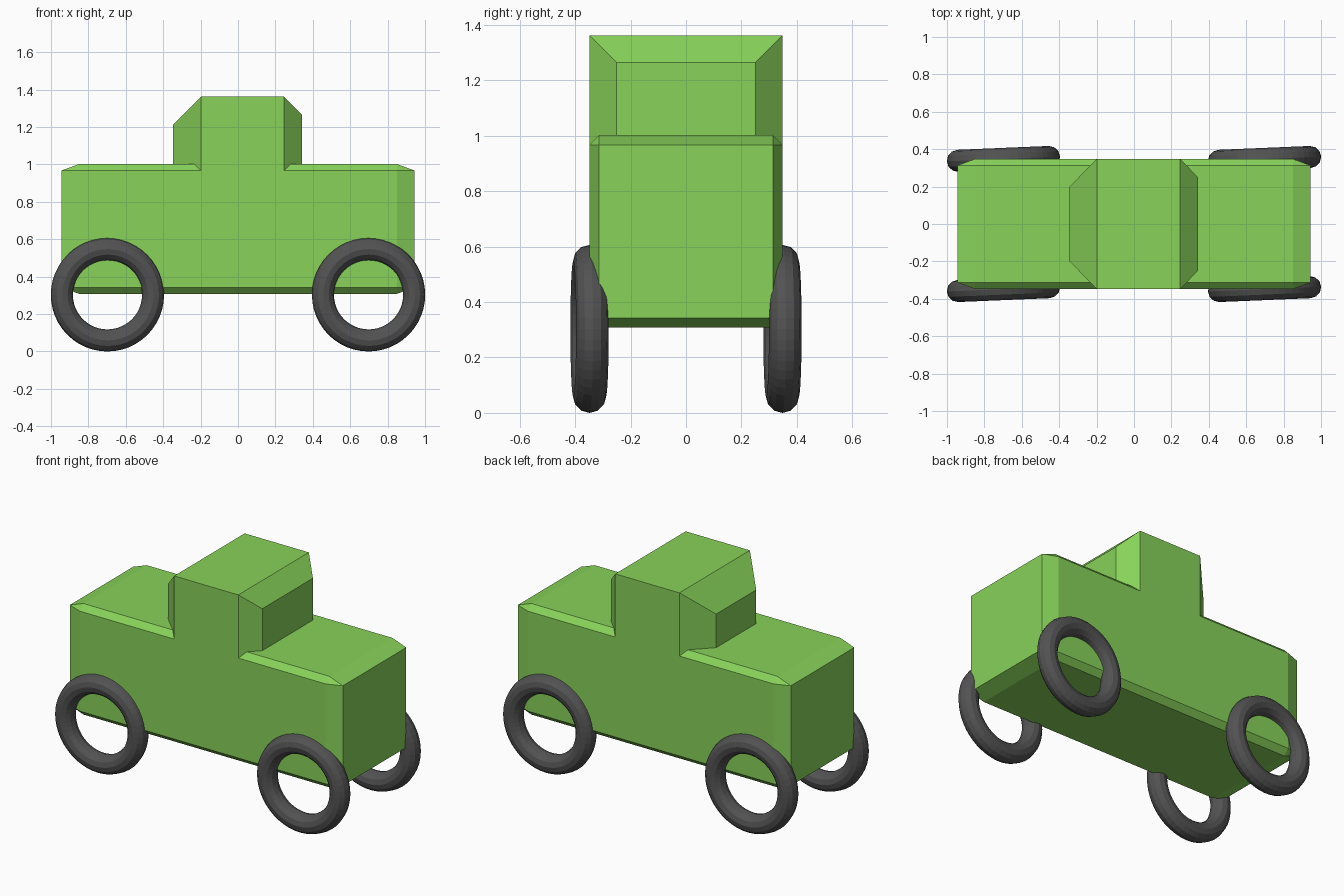
import bpy, bmesh, math

if "Cube" in bpy.data.objects:
    bpy.data.objects.remove(bpy.data.objects["Cube"])


def material(name, rgb):
    m = bpy.data.materials.new(name)
    m.diffuse_color = (*rgb, 1.0)
    m.use_nodes = True
    m.node_tree.nodes["Principled BSDF"].inputs["Base Color"].default_value = m.diffuse_color
    return m


green = material("body green", (0.246, 0.645, 0.102))
rubber = material("tyre grey", (0.085, 0.085, 0.085))

HALF_W = 0.348    # half width of body and cab
BODY_MID = 0.655  # body centre height
BODY_H = 0.347    # body half height
BEVEL = 0.1       # chamfer as a fraction of each half size

# Body: stretched cube, chamfered in its unscaled space
bpy.ops.mesh.primitive_cube_add(size=2, location=(0, 0, BODY_MID))
body = bpy.context.object
body.name = "body"
body.scale = (0.944, HALF_W, BODY_H)
bev = body.modifiers.new("chamfer", 'BEVEL')
bev.width = BEVEL
bev.segments = 1
body.data.materials.append(green)

# Cab: cross-sections along x, tapering at the windscreen and rear
base_z = BODY_MID + BODY_H * (1 - BEVEL)
sections = [  # x, inset from full section
    (-0.347, 0.15),
    (-0.198, 0.0),
    (0.246, 0.0),
    (0.343, 0.098),
]
bm = bmesh.new()
rings = []
for x, inset in sections:
    w, top = HALF_W - inset, 1.362 - inset
    rings.append([bm.verts.new((x, y, z)) for y, z in
                  ((-w, base_z), (w, base_z), (w, top), (-w, top))])
for a, b in zip(rings, rings[1:]):
    for i in range(4):
        j = (i + 1) % 4
        bm.faces.new((a[i], a[j], b[j], b[i]))
bm.faces.new(rings[0])
bm.faces.new(rings[-1])
bmesh.ops.recalc_face_normals(bm, faces=bm.faces)
mesh = bpy.data.meshes.new("cab")
bm.to_mesh(mesh)
bm.free()
cab = bpy.data.objects.new("cab", mesh)
bpy.context.collection.objects.link(cab)
mesh.materials.append(green)

# Wheels: four open tyres, all turned slightly about z
for end, x in (("rear", -0.698), ("front", 0.698)):
    for side, y in (("right", -HALF_W), ("left", HALF_W)):
        bpy.ops.mesh.primitive_torus_add(
            major_radius=0.244, minor_radius=0.059,
            major_segments=48, minor_segments=12,
            location=(x, y, 0.303),
            rotation=(math.radians(90), 0, math.radians(2.4)))
        wheel = bpy.context.object
        wheel.name = f"{end}_{side}_wheel"
        wheel.data.materials.append(rubber)
